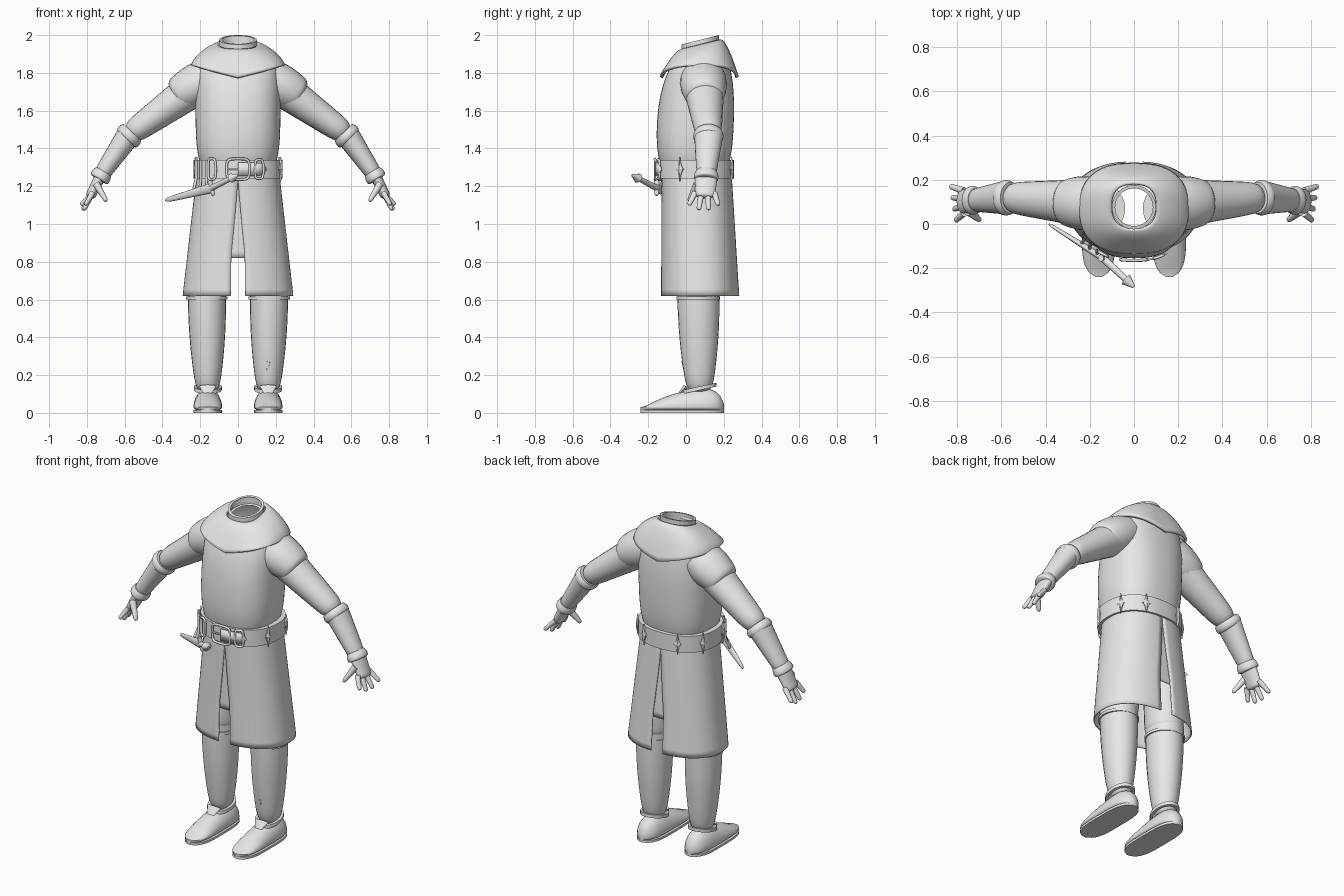
import bpy, bmesh
from math import sin, cos, pi, asin, radians
from mathutils import Vector

if "Cube" in bpy.data.objects:
    bpy.data.objects.remove(bpy.data.objects["Cube"])

grey = bpy.data.materials.new("plain grey")
grey.use_nodes = True
grey.diffuse_color = (0.8, 0.8, 0.8, 1)
grey.node_tree.nodes["Principled BSDF"].inputs["Base Color"].default_value = grey.diffuse_color


def add_object(name, data):
    data.materials.append(grey)
    ob = bpy.data.objects.new(name, data)
    bpy.context.collection.objects.link(ob)
    return ob


def loft(name, rings, closed=True, caps=True, thickness=0, side=1):
    """Skin between rings of points; side -1 mirrors across x."""
    bm = bmesh.new()
    verts = [[bm.verts.new((side * x, y, z)) for x, y, z in ring] for ring in rings]
    count = len(verts[0])
    for lower, upper in zip(verts, verts[1:]):
        for i in range(count if closed else count - 1):
            j = (i + 1) % count
            bm.faces.new((lower[i], lower[j], upper[j], upper[i]))
    if caps and closed:
        bm.faces.new(verts[0])
        bm.faces.new(verts[-1])
    bmesh.ops.recalc_face_normals(bm, faces=bm.faces)
    for face in bm.faces:
        face.smooth = True
    for edge in bm.edges:
        edge.smooth = len(edge.link_faces) < 2 or edge.calc_face_angle(0) < radians(40)
    mesh = bpy.data.meshes.new(name)
    bm.to_mesh(mesh)
    bm.free()
    ob = add_object(name, mesh)
    if thickness:
        solid = ob.modifiers.new("thickness", "SOLIDIFY")
        solid.thickness = thickness
        solid.offset = 0


def steps(count):
    return [i / count for i in range(count + 1)]


def turn(count):
    return [2 * pi * i / count for i in range(count)]


def oval(angle, width, depth, middle, power=2.3):
    """Point on a rounded-box outline; angle zero is the front."""
    s, c = sin(angle), cos(angle)
    x = width * abs(s) ** (2 / power) * (1 if s > 0 else -1)
    y = depth * abs(c) ** (2 / power) * (1 if c > 0 else -1)
    return x, middle - y


def level_ring(z, middle, width, depth, slope=0, rise=0, power=2.5, across=0):
    """Ring around z, leaning with y and rising towards the sides."""
    outline = [oval(a, width, depth, middle, power) for a in turn(56)]
    return [(x + across, y, z + slope * (y - middle) + rise * abs(x)) for x, y in outline]


def band(name, z, height, middle, width, depth, slope=0, across=0, wall=.015, power=2, side=1):
    """Flat strap wrapped around the body."""
    profile = ((0, wall), (0, 0), (height, 0), (height, wall))
    loft(name, [level_ring(z + up, middle, width - inward, depth - inward, slope, 0, power, across)
                for up, inward in profile], caps=False, side=side)


def limb(name, start, end, radius, end_radius, bulge=0, depth=1.1, side=1):
    """Tapered round-ended tube; depth stretches it along y."""
    start, end = Vector(start), Vector(end)
    across = (end - start).cross(Vector((0, 1, 0))).normalized()
    along = across.cross(end - start).normalized()
    rings = []
    for step in steps(14):
        f = sin(step * pi / 2)
        r = radius + (end_radius - radius) * f + bulge * sin(pi * f)
        r *= max(.1, 1 - f ** 24) ** .5
        rings.append([start.lerp(end, f) + r * (across * cos(a) + along * depth * sin(a))
                      for a in turn(24)])
    loft(name, rings, side=side)


def wire(name, points, radius, cyclic=False):
    curve = bpy.data.curves.new(name, "CURVE")
    curve.dimensions = "3D"
    curve.bevel_depth = radius
    curve.bevel_resolution = 2
    spline = curve.splines.new("POLY")
    spline.points.add(len(points) - 1)
    for target, point in zip(spline.points, points):
        target.co = (*point, 1)
    spline.use_cyclic_u = cyclic
    add_object(name, curve)


# Sleeveless padded torso: nipped waist, full chest, rounding into the neck
torso = []
for f in steps(32):
    waist = 1 - .1 * (1 - f) ** 8
    torso.append(level_ring(1.33 + .6 * f, .045 + .04 * f * f,
                            waist * (.1 + .125 * (1 - f ** 10) ** .5),
                            waist * (.11 + .095 * (1 - f ** 4)), .15 * f ** 8))
loft("torso", torso, caps=False)

# Shoulder mantle with a pointed hem, and the sloped open collar
loft("mantle", [level_ring(1.945 - .17 * f ** 1.6, .08 - .01 * f, .1 + .14 * sin(f * pi / 2),
                           .1 + .1 * f, .25 * (1 - f), .26 * f ** 3) for f in steps(12)],
     caps=False, thickness=.016)
band("collar", 1.925, .05, .076, .1, .1, slope=.25)


# Skirt panels with tapering slits front and back
def skirt_at(angle, z, inset=0):
    f = (1.32 - z) / .7
    x, y = oval(angle, .21 + .08 * f - inset, .18 + .025 * f - inset, .055 + .02 * f)
    return x, y, z


heights = [.62 + .7 * f for f in steps(21)]
for side, word in ((1, "left"), (-1, "right")):
    panel = []
    for z in heights:
        gap = .036 * min(1, max(.02, (1.23 - z) / .38))
        edge = asin((gap / .27) ** 1.15)
        panel.append([skirt_at(edge + (pi - 2 * edge) * f, z) for f in steps(32)])
    loft(word + "_skirt_panel", panel, closed=False, thickness=.006, side=side)
for word, middle in (("front", 0), ("back", pi)):
    loft(word + "_slit_panel", [[skirt_at(middle + .6 * f - .3, z, .007) for f in steps(12)]
                                for z in heights[6:]], closed=False, thickness=.004)

# Belt with buckle, keeper, hanger loop and strap end
belt_z, belt_width, belt_depth, belt_y = 1.29, .235, .205, .05
band("belt", belt_z - .05, .1, belt_y, belt_width, belt_depth, wall=.03, power=2.3)


def belt_at(angle, up, out=.01):
    x, y = oval(angle, belt_width + out, belt_depth + out, belt_y)
    return x, y, belt_z + up


for name, angle, wide, tall in (("buckle", 0, .2, .055), ("belt_keeper", .42, .1, .05),
                                ("hanger_loop", -.55, .1, .055)):
    frame = [oval(a, wide, tall, 0, 4) for a in turn(24)]
    wire(name, [belt_at(angle + u, v) for u, v in frame], .007, cyclic=True)
wire("buckle_prong", [belt_at(.35 * f - .2, 0) for f in steps(8)], .005)
loft("strap_end", [[belt_at(.6 * f, edge * (1 - f ** 8)) for f in steps(16)]
                   for edge in (-.035, .035)], closed=False, thickness=.009)

# Star-shaped studs around the sides and back of the belt
for angle in (70, 115, 155):
    for side, word in ((1, "left"), (-1, "right")):
        loft("%s_belt_stud_%d" % (word, angle),
             [[belt_at(radians(angle) + .1 * size * cos(a) ** 3, .065 * size * sin(a) ** 3, out)
               for a in turn(16)] for size, out in ((1, 0), (1, .006), (.2, .014))], side=side)

# Sheathed dagger hung from the belt
hilt = Vector((-.14, -.155, 1.19))
tip = Vector((-.385, 0, 1.125))
pommel = Vector((0, -.285, 1.26))
limb("dagger_sheath", hilt, tip, .027, .012, depth=.6)
limb("dagger_grip", hilt, pommel, .016, .012)
limb("dagger_pommel", hilt.lerp(pommel, .75), pommel, .025, .006)
limb("dagger_guard", hilt + Vector((-.01, 0, .04)), hilt - Vector((-.01, 0, .04)), .013, .01)
for i, angle in enumerate((-.7, -.9, -1.1)):
    wire("hanger_strap_%d" % (i + 1), [belt_at(angle, .05), belt_at(angle, -.05),
                                       hilt.lerp(tip, .1 + .15 * i)], .008)

shoulder = Vector((.16, .09, 1.77))
elbow = Vector((.58, .12, 1.47))
wrist = Vector((.73, .107, 1.25))
knuckles = Vector((.785, .1, 1.14))
knee = Vector((.165, .065, .62))
ankle = Vector((.16, .072, .1))

for side, word in ((1, "left"), (-1, "right")):
    # Puffed shoulder, sleeve, vambrace and gauntlet cuff
    limb(word + "_shoulder", shoulder, (.34, .1, 1.67), .11, .085, bulge=.012, side=side)
    limb(word + "_sleeve", shoulder, elbow, .105, .062, side=side)
    limb(word + "_elbow_rim", elbow.lerp(shoulder, .05), elbow.lerp(wrist, .1), .064, .066,
         bulge=.008, side=side)
    limb(word + "_vambrace", elbow, wrist, .064, .042, depth=1.2, side=side)
    limb(word + "_wrist_cuff", wrist.lerp(elbow, .12), wrist.lerp(knuckles, .15), .046, .052,
         bulge=.005, depth=1.2, side=side)

    # Open hand with spread fingers
    limb(word + "_palm", wrist, knuckles, .03, .026, depth=2, side=side)
    for i, finger in enumerate(("index", "middle", "ring", "little")):
        base = (.77, .048 + .034 * i, 1.165)
        end = (.808 + .008 * i, .015 + .052 * i, 1.1 - .03 * sin(pi * i / 3))
        limb(word + "_" + finger + "_finger", base, end, .015, .011, side=side)
    limb(word + "_thumb", (.75, .06, 1.21), (.696, .016, 1.12), .02, .011, side=side)

    # Leg with turned boot edge and ankle straps
    limb(word + "_thigh", (.14, .07, .98), knee, .1, .105, side=side)
    limb(word + "_shin", knee - Vector((0, 0, -.06)), ankle, .102, .06, bulge=.012, side=side)
    band(word + "_boot_edge", .6, .016, knee.y, .11, .114, across=knee.x, side=side)
    band(word + "_ankle_strap", .12, .02, ankle.y, .074, .09, slope=.22, across=ankle.x, side=side)
    limb(word + "_ankle_flap", (.16, 0, .14), (.16, -.055, .08), .045, .01, depth=.3, side=side)

    # Pointed shoe on a thin sole
    shoe, sole = [], []
    for f in steps(24):
        fullness = max(.03, 1 - abs(2 * f - 1) ** 4) ** .5
        y, width = .2 - .44 * f, .076 * fullness
        top = .11 * (1 - f * f) * fullness
        shoe.append([(ankle.x + width * cos(a), y, .03 + (top if sin(a) > 0 else .025) * sin(a))
                     for a in turn(24)])
        sole.append([(ankle.x + width * edge, y, z)
                     for edge, z in ((-1, 0), (1, 0), (1, .014), (-1, .014))])
    loft(word + "_shoe", shoe, side=side)
    loft(word + "_sole", sole, side=side)

# Small lace on the left shin
limb("shin_lace", (.162, -.02, .275), (.155, -.01, .215), .008, .004, depth=.5)
